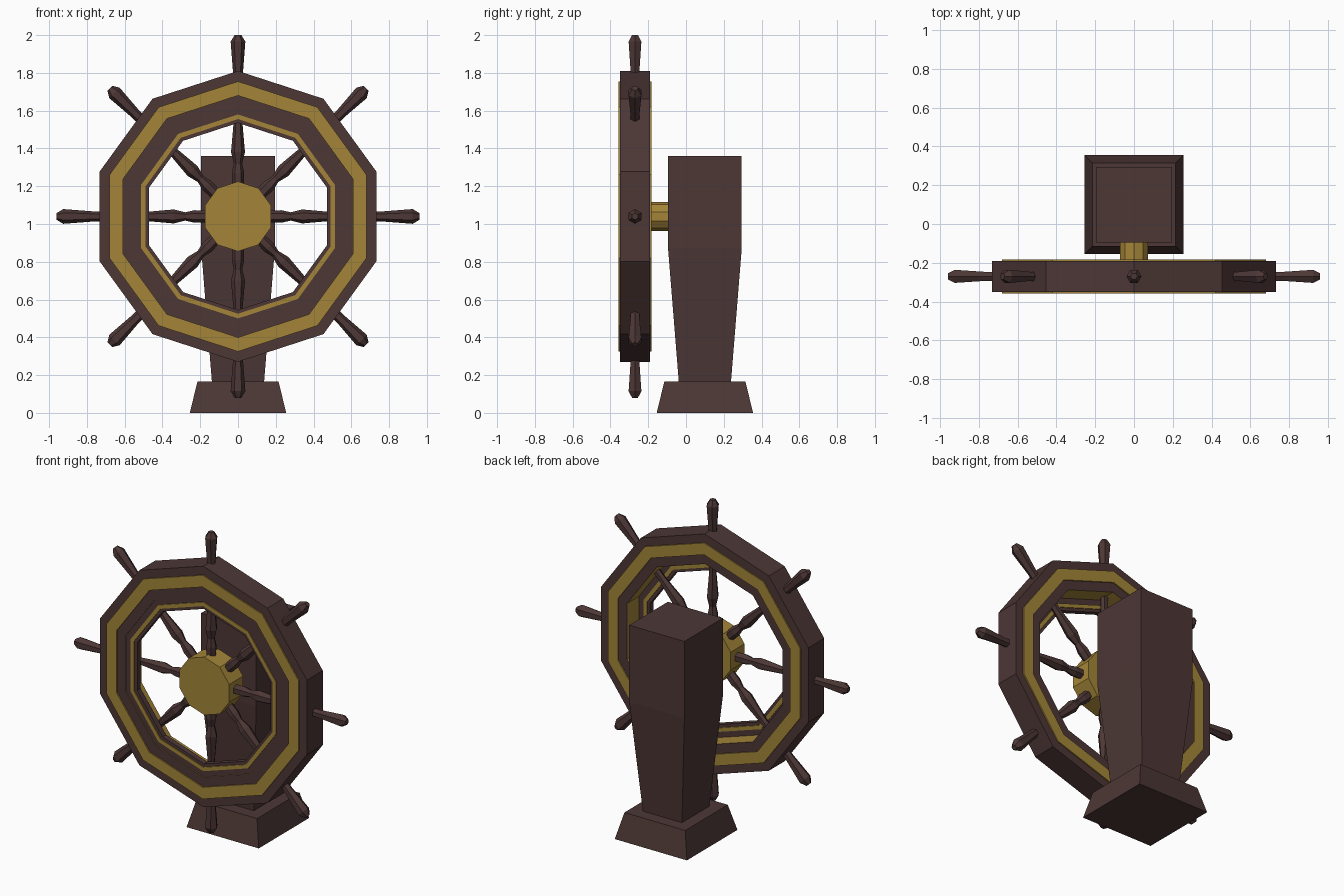
import bpy, bmesh
from math import sin, cos, pi
from mathutils import Vector, Matrix

cube = bpy.data.objects.get("Cube")
if cube:
    bpy.data.objects.remove(cube)


def material(name, rgb):
    m = bpy.data.materials.new(name)
    m.use_nodes = True
    m.diffuse_color = (*rgb, 1)
    m.node_tree.nodes["Principled BSDF"].inputs["Base Color"].default_value = (*rgb, 1)
    return m


WOOD = material("dark wood", (0.072, 0.038, 0.036))
GOLD = material("aged gold", (0.37, 0.235, 0.04))

WHEEL = Vector((0, -0.27, 1.04))
SIDES = 10


def lathe(name, profile, sides, matrix, mats, closed=False, gold_edge=None):
    """Spin (radius, height) points about local z; flat faces."""
    bm = bmesh.new()
    loops = [[bm.verts.new((r * cos(2 * pi * i / sides), r * sin(2 * pi * i / sides), h))
              for i in range(sides)] for r, h in profile]
    count = len(loops) if closed else len(loops) - 1
    for k in range(count):
        a, b = loops[k], loops[(k + 1) % len(loops)]
        for i in range(sides):
            j = (i + 1) % sides
            face = bm.faces.new((a[i], a[j], b[j], b[i]))
            face.material_index = 1 if k == gold_edge else 0
    if not closed:
        bm.faces.new(loops[0][::-1])
        bm.faces.new(loops[-1])
    bmesh.ops.recalc_face_normals(bm, faces=bm.faces)
    bm.transform(matrix)
    mesh = bpy.data.meshes.new(name)
    bm.to_mesh(mesh)
    bm.free()
    for m in mats:
        mesh.materials.append(m)
    obj = bpy.data.objects.new(name, mesh)
    bpy.context.collection.objects.link(obj)
    return obj


# Wheel axis runs along y, with a corner of each ring at the top
AXIS = (Matrix.Translation((0, 0, WHEEL.z)) @ Matrix.Rotation(pi / 2, 4, 'X')
        @ Matrix.Rotation(pi / 2, 4, 'Z'))


def ring(name, outer, inner, front, back, mats, gold_edge=None):
    profile = [(outer, -front), (outer, -back), (inner, -back), (inner, -front)]
    return lathe(name, profile, SIDES, AXIS, mats, True, gold_edge)


def disc(name, radius, front, back, mat):
    return lathe(name, [(radius, -back), (radius, -front)], SIDES, AXIS, [mat])


# Main rim, gold-lined inside, with a gold band on both faces
ring("wheel_rim", 0.77, 0.578, -0.35, -0.19, [WOOD, GOLD], gold_edge=2)
ring("front_gold_band", 0.715, 0.64, -0.358, -0.349, [GOLD])
ring("back_gold_band", 0.715, 0.64, -0.191, -0.182, [GOLD])

# Slim inner ring set at the front of the rim, with gold trim
ring("inner_ring", 0.58, 0.495, -0.345, -0.31, [WOOD])
ring("inner_front_trim", 0.54, 0.515, -0.351, -0.344, [GOLD])
ring("inner_back_trim", 0.54, 0.515, -0.311, -0.304, [GOLD])

# Hub and axle
disc("hub", 0.185, -0.34, -0.2, GOLD)
disc("axle", 0.077, -0.21, -0.08, GOLD)

# Turned spokes and the handles outside the rim
SPOKE = [(0.03, 0.15), (0.033, 0.23), (0.022, 0.28), (0.037, 0.34), (0.023, 0.5), (0.023, 0.6)]
HANDLE = [(0.026, 0.7), (0.027, 0.77), (0.039, 0.925), (0.018, 0.96)]
for n in range(8):
    turn = Matrix.Translation(WHEEL) @ Matrix.Rotation(n * pi / 4, 4, 'Y')
    lathe(f"spoke_{n + 1}", SPOKE, 6, turn, [WOOD])
    lathe(f"handle_{n + 1}", HANDLE, 6, turn, [WOOD])

# Square pedestal: flared foot and tapered post
ROOT2 = 2 ** 0.5
STAND = Matrix.Translation((0, 0.1, 0)) @ Matrix.Rotation(pi / 4, 4, 'Z')


def square_post(name, sections):
    return lathe(name, [(half * ROOT2, z) for half, z in sections], 4, STAND, [WOOD])


square_post("pedestal_foot", [(0.255, 0), (0.215, 0.165)])
square_post("pedestal_post", [(0.137, 0.15), (0.195, 0.87), (0.195, 1.36)])
